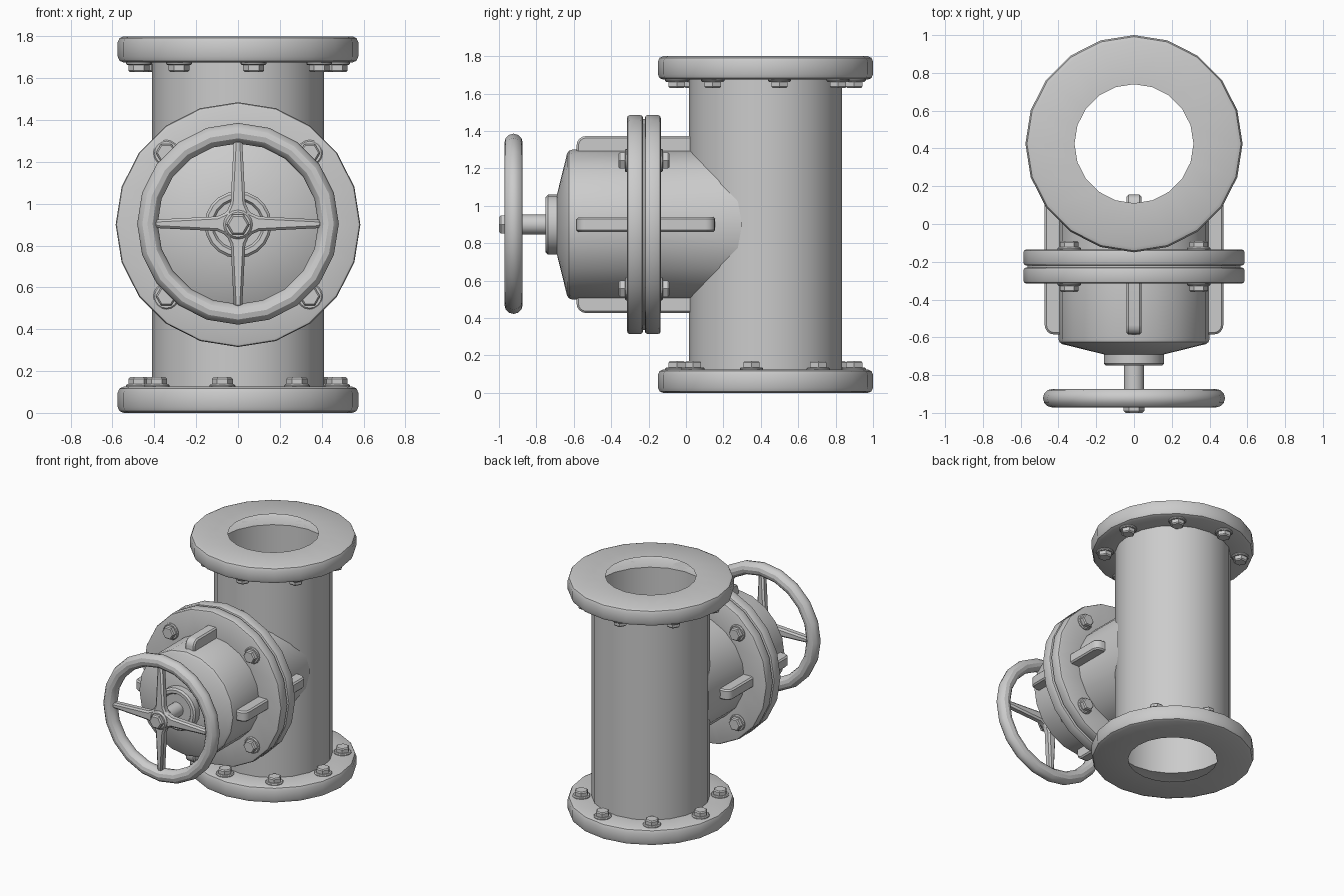
import bpy, bmesh
from math import sin, cos, pi, radians, sqrt
from mathutils import Matrix, Vector

if "Cube" in bpy.data.objects:
    bpy.data.objects.remove(bpy.data.objects["Cube"])

PIPE_Y, AXIS_Z = 0.425, 0.9
PIPE = Matrix.Translation((0, PIPE_Y, 0))
# branch frame: local z points to the front (-y)
BRANCH = Matrix.Translation((0, 0, AXIS_Z)) @ Matrix.Rotation(pi / 2, 4, 'X')


def finish(name, bm, matrix, angle=30):
    bmesh.ops.remove_doubles(bm, verts=bm.verts, dist=1e-5)
    bmesh.ops.recalc_face_normals(bm, faces=bm.faces)
    mesh = bpy.data.meshes.new(name)
    bm.to_mesh(mesh)
    bm.free()
    mesh.shade_smooth()
    mesh.set_sharp_from_angle(angle=radians(angle))
    obj = bpy.data.objects.new(name, mesh)
    obj.matrix_world = matrix
    bpy.context.collection.objects.link(obj)
    return obj


def lathe(name, profile, segs, matrix, adjust=None):
    """Revolve (radius, height) points around local z."""
    bm = bmesh.new()
    rings = []
    for r, h in profile:
        if r == 0:
            rings.append([bm.verts.new((0, 0, h))] * segs)
        else:
            rings.append([bm.verts.new((r * cos(2 * pi * i / segs), r * sin(2 * pi * i / segs), h))
                          for i in range(segs)])
    for a, b in zip(rings, rings[1:]):
        for i in range(segs):
            j = (i + 1) % segs
            bm.faces.new(dict.fromkeys((a[i], a[j], b[j], b[i])))
    if adjust:
        adjust(rings)
    return finish(name, bm, matrix)


def prism(name, pts, h0, h1, matrix, bevel):
    """Extrude a flat outline along local z and bevel it."""
    bm = bmesh.new()
    lo = [bm.verts.new((x, y, h0)) for x, y in pts]
    hi = [bm.verts.new((x, y, h1)) for x, y in pts]
    bm.faces.new(lo)
    bm.faces.new(hi)
    for i in range(len(pts)):
        j = (i + 1) % len(pts)
        bm.faces.new((lo[i], lo[j], hi[j], hi[i]))
    obj = finish(name, bm, matrix)
    mod = obj.modifiers.new("bevel", 'BEVEL')
    mod.width, mod.segments = bevel, 1
    mod.limit_method, mod.angle_limit = 'ANGLE', radians(40)
    return obj


def edge(r, h0, h1, b):
    """Rounded flange rim from height h0 to h1."""
    k = b * 0.3
    return [(r - b, h0), (r - k, h0 + k), (r, h0 + b), (r, h1 - b), (r - k, h1 - k), (r - b, h1)]


def bolt(name, matrix):
    lathe(name + "_washer", [(0, 0), (0.062, 0), (0.062, 0.006), (0.056, 0.012), (0, 0.012)], 16, matrix)
    lathe(name + "_head", [(0, 0.01), (0.05, 0.01), (0.05, 0.038), (0.042, 0.046), (0, 0.046)], 6, matrix)


# main pipe with both end flanges, a thin shell open at the ends
lathe("main_pipe", [(0.315, 0)] + edge(0.575, 0, 0.125, 0.028) + [(0.41, 0.125), (0.41, 1.675)]
      + edge(0.575, 1.675, 1.8, 0.028) + [(0.315, 1.8)], 20, PIPE)


# side branch whose end follows the pipe surface
def fit_to_pipe(rings):
    for v in rings[0]:
        v.co.z = -min(0.3, PIPE_Y + 0.005 - sqrt(0.41 ** 2 - v.co.x ** 2))


lathe("branch_neck", [(0.4, -0.3), (0.4, 0.135)] + edge(0.585, 0.135, 0.22, 0.014) + [(0, 0.22)],
      20, BRANCH, fit_to_pipe)
lathe("flange_gasket", [(0, 0.215), (0.565, 0.215), (0.565, 0.235), (0, 0.235)], 20, BRANCH)

# bonnet, gland cap and stem
lathe("bonnet", [(0, 0.23)] + edge(0.585, 0.23, 0.315, 0.014)
      + [(0.4, 0.315), (0.4, 0.61), (0.395, 0.625), (0.38, 0.636), (0.16, 0.69), (0, 0.69)], 20, BRANCH)
lathe("gland_cap", [(0, 0.67), (0.16, 0.67), (0.16, 0.738), (0.148, 0.75), (0.125, 0.75),
                    (0.115, 0.735), (0, 0.735)], 20, BRANCH)
lathe("stem", [(0, 0.7), (0.053, 0.7), (0.053, 0.96), (0, 0.96)], 16, BRANCH)

# four ribs across the branch flanges
outline = [(-0.155, 0.34), (0.585, 0.34)]
for u, start in ((0.535, 0), (-0.105, 90)):
    for k in range(5):
        a = radians(start + k * 22.5)
        outline.append((u + 0.05 * cos(a), 0.423 + 0.05 * sin(a)))
upright = Matrix(((0, 1, 0, 0), (0, 0, 1, 0), (1, 0, 0, 0), (0, 0, 0, 1)))
for k in range(4):
    prism(f"rib_{k}", outline, -0.04, 0.04, BRANCH @ Matrix.Rotation(k * pi / 2, 4, 'Z') @ upright, 0.01)

# handwheel: rim, spokes, hub and nut
WHEEL = Matrix.Translation((0, 0, 0.004)) @ BRANCH
lathe("wheel_rim", [(0.433 + 0.049 * cos(2 * pi * i / 12), 0.922 + 0.049 * sin(2 * pi * i / 12))
                    for i in range(13)], 20, WHEEL)
star = []
for k in range(4):
    for x, y in ((0.1, -0.035), (0.4, -0.02), (0.4, 0.02), (0.1, 0.035), (0.055, 0.055)):
        p = Matrix.Rotation(k * pi / 2, 2) @ Vector((x, y))
        star.append((p.x, p.y))
prism("wheel_spokes", star, 0.895, 0.952, WHEEL, 0.012)
lathe("wheel_hub", [(0, 0.885), (0.07, 0.885), (0.07, 0.955), (0.06, 0.968), (0, 0.968)], 16, BRANCH)
lathe("wheel_nut", [(0, 0.96), (0.055, 0.96), (0.055, 0.99), (0.045, 1.0), (0, 1.0)], 6, BRANCH)

# bolts on both pipe flanges, eight each
for name, z, offset, flip in (("bottom_bolt", 0.125, -9, 0), ("top_bolt", 1.675, 9, pi)):
    for k in range(8):
        a = radians(offset + 45 * k)
        pos = Matrix.Translation((0.48 * sin(a), -0.48 * cos(a), z))
        bolt(f"{name}_{k}", PIPE @ pos @ Matrix.Rotation(flip, 4, 'X'))

# bolts on both branch flanges, four each
for name, h, flip in (("bonnet_bolt", 0.315, 0), ("neck_bolt", 0.135, pi)):
    for k in range(4):
        a = radians(45 + 90 * k)
        pos = Matrix.Translation((0.485 * cos(a), 0.485 * sin(a), h))
        bolt(f"{name}_{k}", BRANCH @ pos @ Matrix.Rotation(flip, 4, 'X'))
